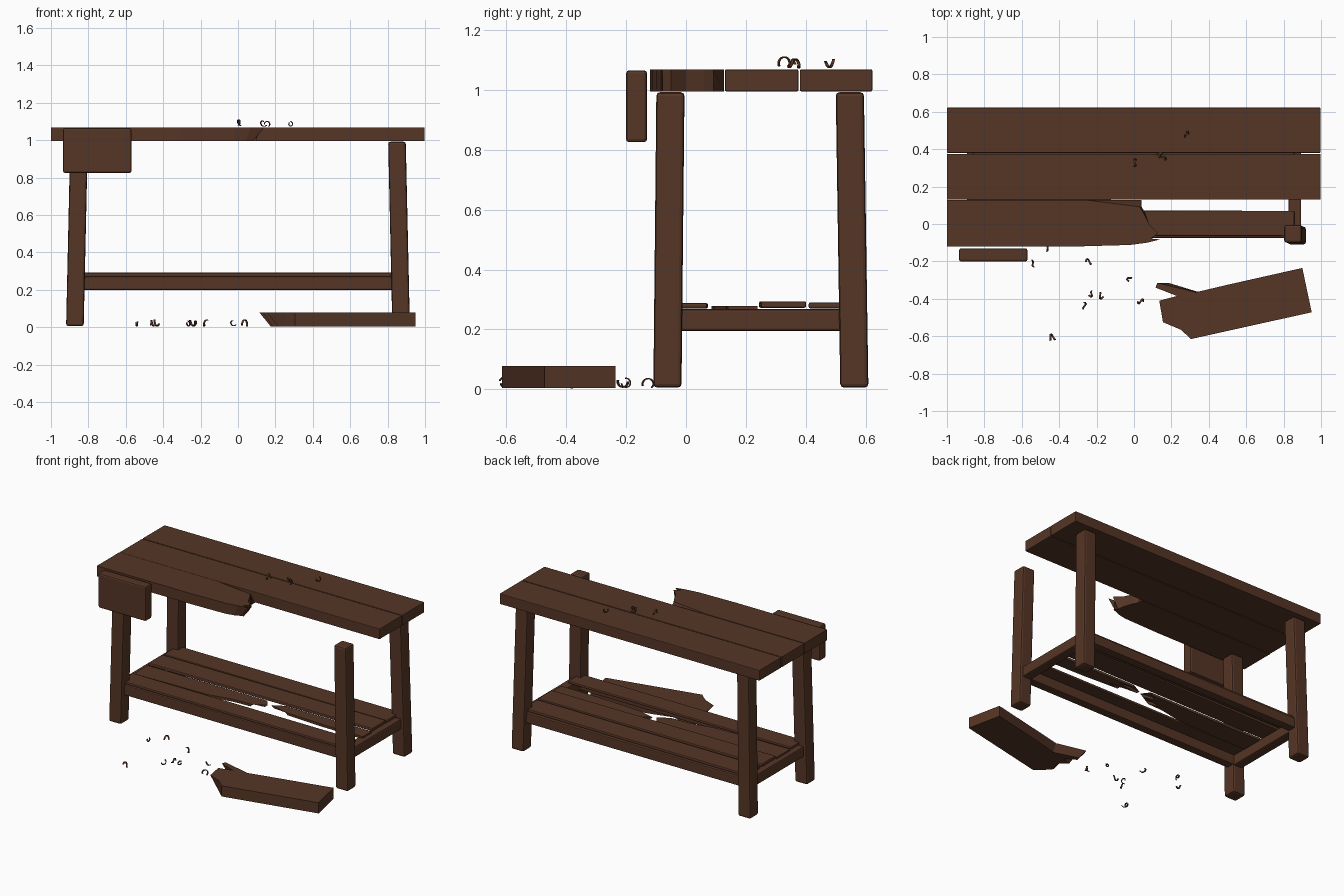
import bpy, bmesh, math, random
from mathutils import Matrix, Vector

random.seed(4)
cube = bpy.data.objects.get("Cube")
if cube:
    bpy.data.objects.remove(cube, do_unlink=True)

wood = bpy.data.materials.new("dark_brown_wood")
wood.use_nodes = True
BROWN = (0.092, 0.036, 0.019, 1)
wood.diffuse_color = BROWN
wood.node_tree.nodes["Principled BSDF"].inputs["Base Color"].default_value = BROWN


def add_object(name, bm, bevel=0.0):
    bmesh.ops.recalc_face_normals(bm, faces=bm.faces)
    mesh = bpy.data.meshes.new(name)
    bm.to_mesh(mesh)
    bm.free()
    mesh.materials.append(wood)
    obj = bpy.data.objects.new(name, mesh)
    bpy.context.collection.objects.link(obj)
    if bevel:
        mod = obj.modifiers.new("soft_edges", "BEVEL")
        mod.width = bevel
        mod.segments = 2
    return obj


def box(name, xs, ys, zs, bevel=0.008, lean=(0, 0), turn=0.0):
    """Box from ranges; lean shifts the top end, turn rotates it about z."""
    bm = bmesh.new()
    bmesh.ops.create_cube(bm, size=1)
    size = Vector((xs[1] - xs[0], ys[1] - ys[0], zs[1] - zs[0]))
    mid = Vector((sum(xs), sum(ys), sum(zs))) / 2
    for v in bm.verts:
        top = v.co.z > 0
        v.co = Matrix.Rotation(turn, 3, "Z") @ (v.co * size) + mid
        if top:
            v.co.x += lean[0]
            v.co.y += lean[1]
    return add_object(name, bm, bevel)


def splintered(name, outline, zs):
    """Plank from a plan outline of (x, y, shift); shift slants the break below."""
    bm = bmesh.new()
    top = [bm.verts.new((x, y, zs[1])) for x, y, s in outline]
    low = [bm.verts.new((x + s, y, zs[0])) for x, y, s in outline]
    bm.faces.new(top)
    bm.faces.new(low[::-1])
    n = len(outline)
    for i in range(n):
        j = (i + 1) % n
        bm.faces.new((top[i], low[i], low[j], top[j]))
    bmesh.ops.triangulate(bm, faces=[f for f in bm.faces if len(f.verts) > 4])
    return add_object(name, bm)


# Table top: two whole planks and a broken front plank
TOP = (0.995, 1.068)
box("top_plank_back", (-1, 0.997), (0.38, 0.622), TOP, 0.004)
box("top_plank_middle", (-1, 0.997), (0.13, 0.375), TOP, 0.004)
splintered("top_plank_broken", [
    (-1, -0.12, 0), (-0.3, -0.12, 0), (-0.02, -0.112, 0), (0.07, -0.1, -0.03),
    (0.14, -0.083, -0.06), (0.09, -0.078, 0.01), (0.13, -0.05, -0.04),
    (0.08, 0.0, 0.0), (0.05, 0.06, 0.01), (0.03, 0.092, 0.01),
    (-0.25, 0.127, 0.29), (-1, 0.127, 0)], TOP)

# Vise jaw on the front
box("vise_jaw", (-0.935, -0.57), (-0.2, -0.13), (0.825, 1.065), 0.01)

# Four legs leaning inward, with end stretchers
HALF = 0.047
for side, label in ((1, "left"), (-1, "right")):
    for y, lean_y, place in ((-0.062, 0.01, "front"), (0.562, -0.015, "back")):
        x = side * 0.872
        box(f"{place}_{label}_leg", (x - HALF, x + HALF), (y - HALF, y + HALF),
            (0.006, 0.992), 0.012, lean=(-side * 0.022, lean_y))
    x = side * 0.86
    box(f"{label}_end_stretcher", (x - 0.034, x + 0.034), (-0.04, 0.53), (0.195, 0.268))

# Long stretchers
for y, place in ((-0.045, "front"), (0.552, "back")):
    box(f"{place}_stretcher", (-0.85, 0.85), (y - 0.03, y + 0.03), (0.2, 0.27), 0.006)

# Shelf boards, one of them broken
for name, ys, zs, turn in (("front", (-0.063, 0.072), (0.27, 0.288), -0.002),
                           ("middle", (0.247, 0.398), (0.272, 0.294), 0.004),
                           ("back", (0.412, 0.565), (0.27, 0.29), -0.003)):
    box(f"shelf_board_{name}", (-0.86, 0.857), ys, zs, 0.006, turn=turn)
SHELF = (0.262, 0.279)
splintered("shelf_board_broken", [
    (-0.86, 0.085, 0), (-0.3, 0.095, 0), (-0.12, 0.13, 0), (0.02, 0.135, -0.02),
    (-0.08, 0.16, 0), (0.1, 0.18, -0.02), (0.0, 0.2, 0), (0.06, 0.235, 0),
    (-0.86, 0.235, 0)], SHELF)
splintered("shelf_board_stub", [
    (0.86, 0.14, 0), (0.86, 0.238, 0), (0.2, 0.238, 0), (0.3, 0.215, 0),
    (0.12, 0.195, 0.02), (0.35, 0.18, 0), (0.25, 0.16, 0.02), (0.55, 0.145, 0)], SHELF)

# Broken piece lying on the floor
splintered("fallen_plank_piece", [
    (0.95, -0.472, 0), (0.9, -0.235, 0), (0.5, -0.325, 0), (0.33, -0.365, 0.02),
    (0.125, -0.315, 0.06), (0.115, -0.34, 0.06), (0.23, -0.385, 0.02),
    (0.135, -0.41, 0.05), (0.245, -0.46, 0), (0.235, -0.48, 0),
    (0.155, -0.525, 0.06), (0.25, -0.565, 0), (0.305, -0.615, 0)], (0.004, 0.078))


# Curled wood shavings
def shaving(name, x, y, base):
    bm = bmesh.new()
    radius = random.uniform(0.016, 0.022)
    sweep = random.uniform(1.3, 1.9) * math.pi
    start = random.uniform(0, 2 * math.pi)
    turn = Matrix.Rotation(random.uniform(0, 2 * math.pi), 3, "Z")
    steps, rows = 12, []
    for i in range(steps + 1):
        t = i / steps
        a = start + sweep * t
        r = radius * (1 - 0.25 * t)
        row = []
        for w in (-0.005, 0.005):
            p = turn @ Vector((r * math.cos(a), (t - 0.5) * 0.025 + w, r * math.sin(a)))
            row.append(bm.verts.new(p + Vector((x, y, base + radius + 0.003))))
        rows.append(row)
    for a, b in zip(rows, rows[1:]):
        bm.faces.new((a[0], a[1], b[1], b[0]))
    obj = add_object(name, bm)
    obj.modifiers.new("thickness", "SOLIDIFY").thickness = 0.004


floor_spots = [(-0.54, -0.21), (-0.46, -0.125), (-0.245, -0.2), (-0.025, -0.295),
               (0.035, -0.415), (-0.23, -0.375), (-0.175, -0.385), (-0.265, -0.435),
               (-0.44, -0.605)]
top_spots = [(0.005, 0.33), (0.135, 0.37), (0.155, 0.355), (0.28, 0.48)]
for spots, base, label in ((floor_spots, 0, "floor"), (top_spots, TOP[1], "top")):
    for i, (x, y) in enumerate(spots):
        shaving(f"{label}_shaving_{i + 1}", x, y, base)
